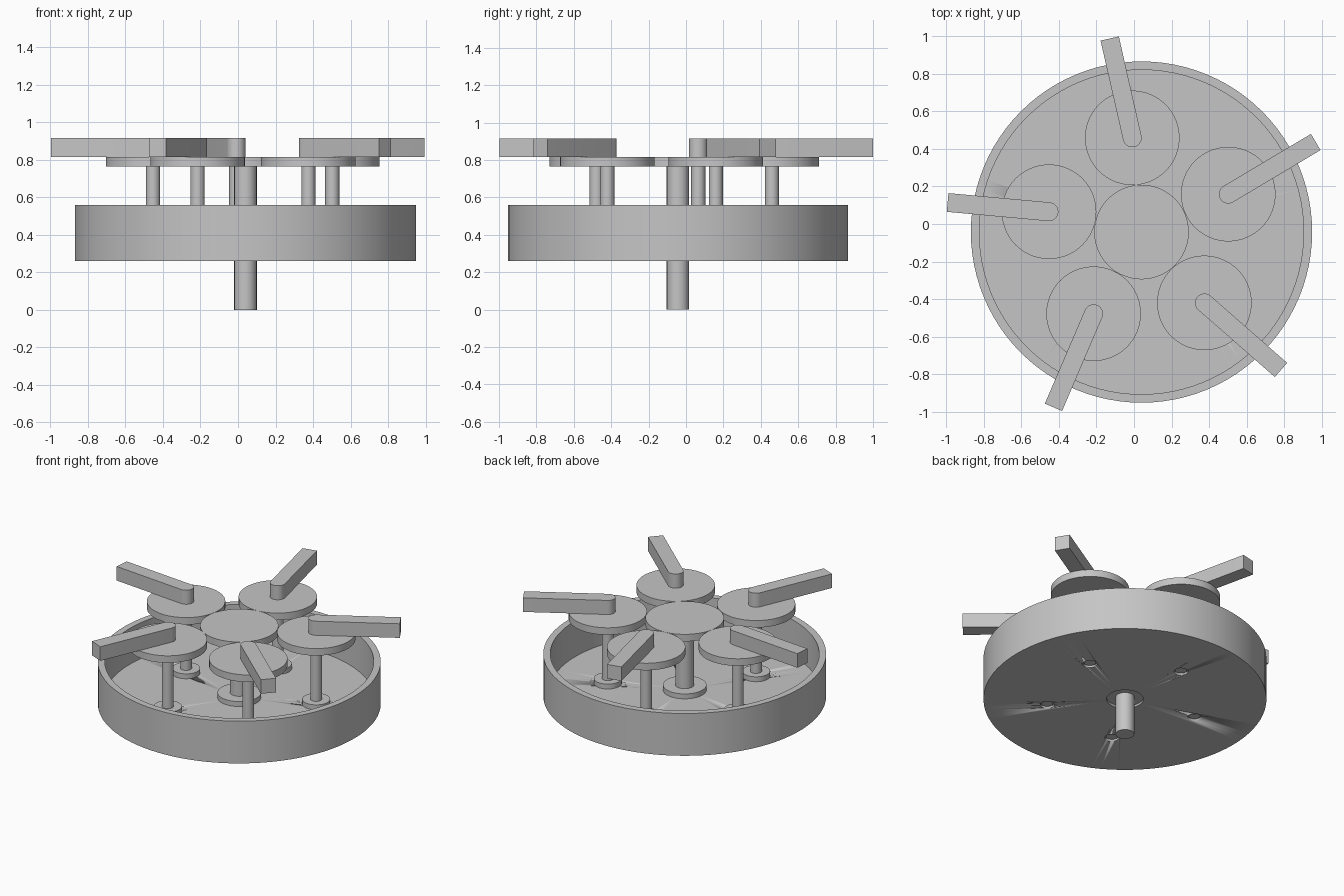
import bpy, bmesh, math
from mathutils import Vector

cube = bpy.data.objects.get("Cube")
if cube:
    bpy.data.objects.remove(cube, do_unlink=True)

grey = bpy.data.materials.new("plain grey")
grey.use_nodes = True
colour = (0.56, 0.56, 0.56, 1)
grey.diffuse_color = colour
grey.node_tree.nodes["Principled BSDF"].inputs["Base Color"].default_value = colour

CENTRE = Vector((0.04, -0.043, 0))
COUNT = 5
FIRST_ANGLE = math.radians(95.6)
ARM_TURN = math.radians(7.2)
ORBIT = 0.505


def finish(name, bm, smooth=True):
    bmesh.ops.recalc_face_normals(bm, faces=bm.faces)
    mesh = bpy.data.meshes.new(name)
    bm.to_mesh(mesh)
    bm.free()
    obj = bpy.data.objects.new(name, mesh)
    bpy.context.collection.objects.link(obj)
    mesh.materials.append(grey)
    if smooth:
        bpy.ops.object.select_all(action="DESELECT")
        obj.select_set(True)
        bpy.context.view_layer.objects.active = obj
        bpy.ops.object.shade_smooth_by_angle(angle=math.radians(30))
    return obj


def lathe(name, profile, at, steps=64):
    """Spin a profile of (radius, z) points round a vertical axis."""
    bm = bmesh.new()
    verts = [bm.verts.new(at + Vector((r, 0, z))) for r, z in profile]
    edges = [bm.edges.new(p) for p in zip(verts, verts[1:])]
    bmesh.ops.spin(bm, geom=verts + edges, cent=at, axis=(0, 0, 1),
                   angle=math.tau, steps=steps)
    bmesh.ops.remove_doubles(bm, verts=bm.verts, dist=0.0001)
    return finish(name, bm)


def cylinder(name, radius, low, high, at, steps=64):
    return lathe(name, [(0, low), (radius, low), (radius, high), (0, high)], at, steps)


def bushing(name, flange, body, bore, at):
    """Flanged bearing sitting in the floor, slightly recessed below."""
    lathe(name, [(bore, 0.275), (body, 0.275), (body, 0.305), (flange, 0.305),
                 (flange, 0.34), (bore, 0.34)], at)


def arm(name, at, angle, length=0.543, half=0.05, low=0.815, high=0.915):
    """Bar with a round inner end and a square outer end."""
    outline = [(length, -half), (length, half)]
    for i in range(17):
        a = math.pi / 2 + math.pi * i / 16
        outline.append((half * math.cos(a), half * math.sin(a)))
    c, s = math.cos(angle), math.sin(angle)
    bm = bmesh.new()
    face = bm.faces.new([bm.verts.new(at + Vector((x * c - y * s, x * s + y * c, low)))
                         for x, y in outline])
    ext = bmesh.ops.extrude_face_region(bm, geom=[face])
    top = [v for v in ext["geom"] if isinstance(v, bmesh.types.BMVert)]
    bmesh.ops.translate(bm, verts=top, vec=(0, 0, high - low))
    finish(name, bm)


# Open round tray with a central hole
tray = lathe("round_tray", [(0.118, 0.26), (0.91, 0.26), (0.91, 0.56), (0.865, 0.56),
                            (0.865, 0.305), (0.118, 0.305), (0.118, 0.26)], CENTRE, 96)

# Central drive
cylinder("central_shaft", 0.06, 0, 0.77, CENTRE)
bushing("central_bushing", 0.14, 0.118, 0.06, CENTRE)
cylinder("central_disc", 0.252, 0.765, 0.815, CENTRE, 96)

# Ring of driven discs, each with shaft, bushing and arm
for i in range(COUNT):
    a = FIRST_ANGLE - i * math.tau / COUNT
    at = CENTRE + ORBIT * Vector((math.cos(a), math.sin(a), 0))
    n = str(i + 1)
    cylinder("outer_shaft_" + n, 0.0375, 0.27, 0.77, at, 32)
    bushing("outer_bushing_" + n, 0.09, 0.045, 0.0375, at)
    cylinder("outer_disc_" + n, 0.252, 0.765, 0.815, at, 96)
    arm("arm_" + n, at, a + ARM_TURN)

    # Shaft hole through the tray floor
    cutter = cylinder("hole_cutter_" + n, 0.045, 0.2, 0.4, at, 32)
    cutter.hide_render = True
    cutter.hide_set(True)
    cut = tray.modifiers.new("shaft_hole_" + n, "BOOLEAN")
    cut.operation = "DIFFERENCE"
    cut.solver = "EXACT"
    cut.object = cutter
